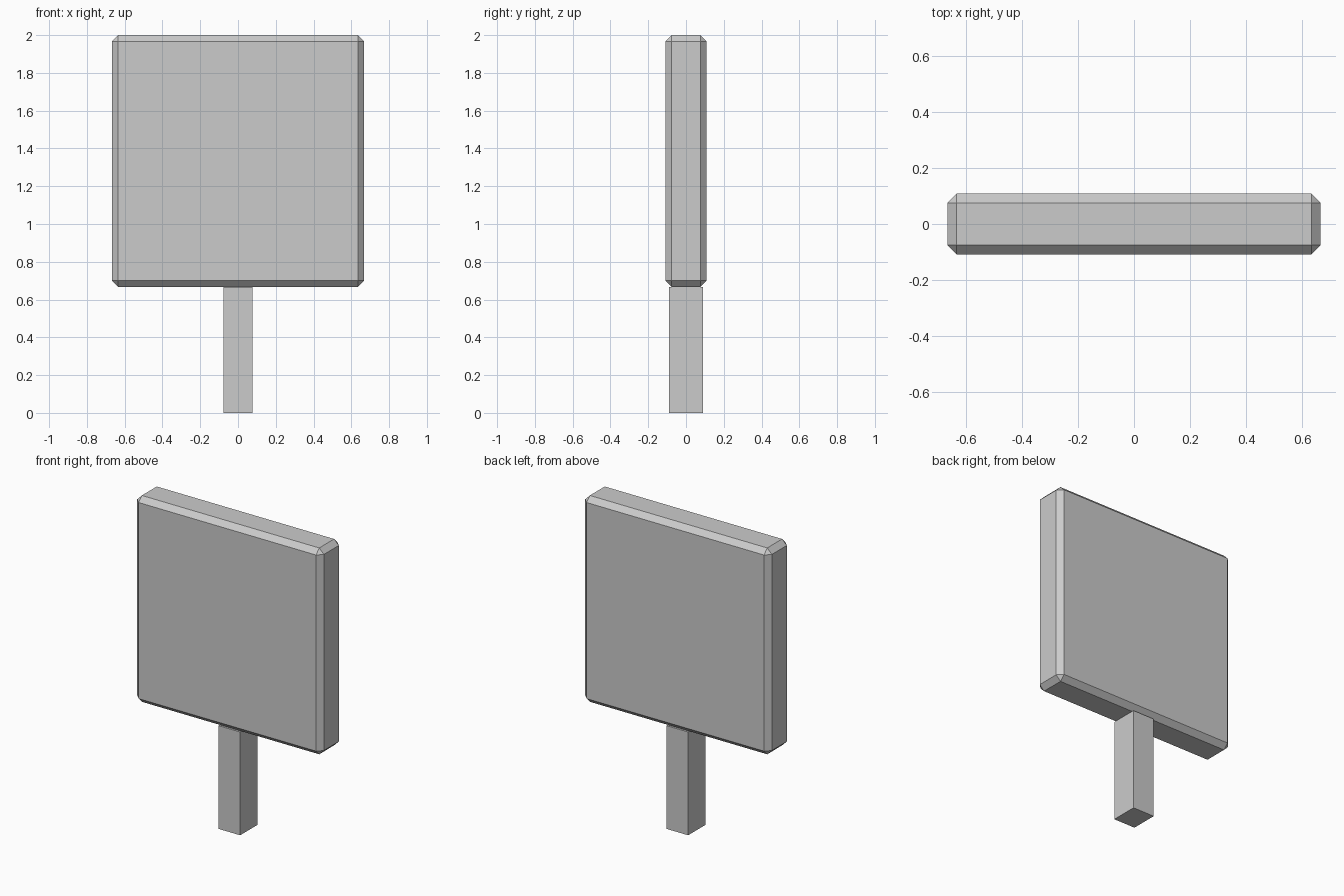
import bpy

if "Cube" in bpy.data.objects:
    bpy.data.objects.remove(bpy.data.objects["Cube"])


def box(name, lo, hi, chamfer=0.0):
    """Flat-shaded box between two corners, with optional chamfered edges."""
    centre = [(a + b) / 2 for a, b in zip(lo, hi)]
    size = [b - a for a, b in zip(lo, hi)]
    bpy.ops.mesh.primitive_cube_add(size=1, location=centre)
    ob = bpy.context.object
    ob.name = name
    ob.scale = size
    bpy.ops.object.transform_apply(location=False, rotation=False, scale=True)
    if chamfer:
        mod = ob.modifiers.new("chamfer", 'BEVEL')
        mod.width = chamfer
        mod.segments = 1
        mod.limit_method = 'NONE'
    return ob


# Square sign board with chamfered edges
box("sign_board", (-0.667, -0.109, 0.667), (0.667, 0.109, 2.0), chamfer=0.033)

# Post that carries the board
box("post", (-0.078, -0.089, 0.0), (0.078, 0.089, 0.667))
